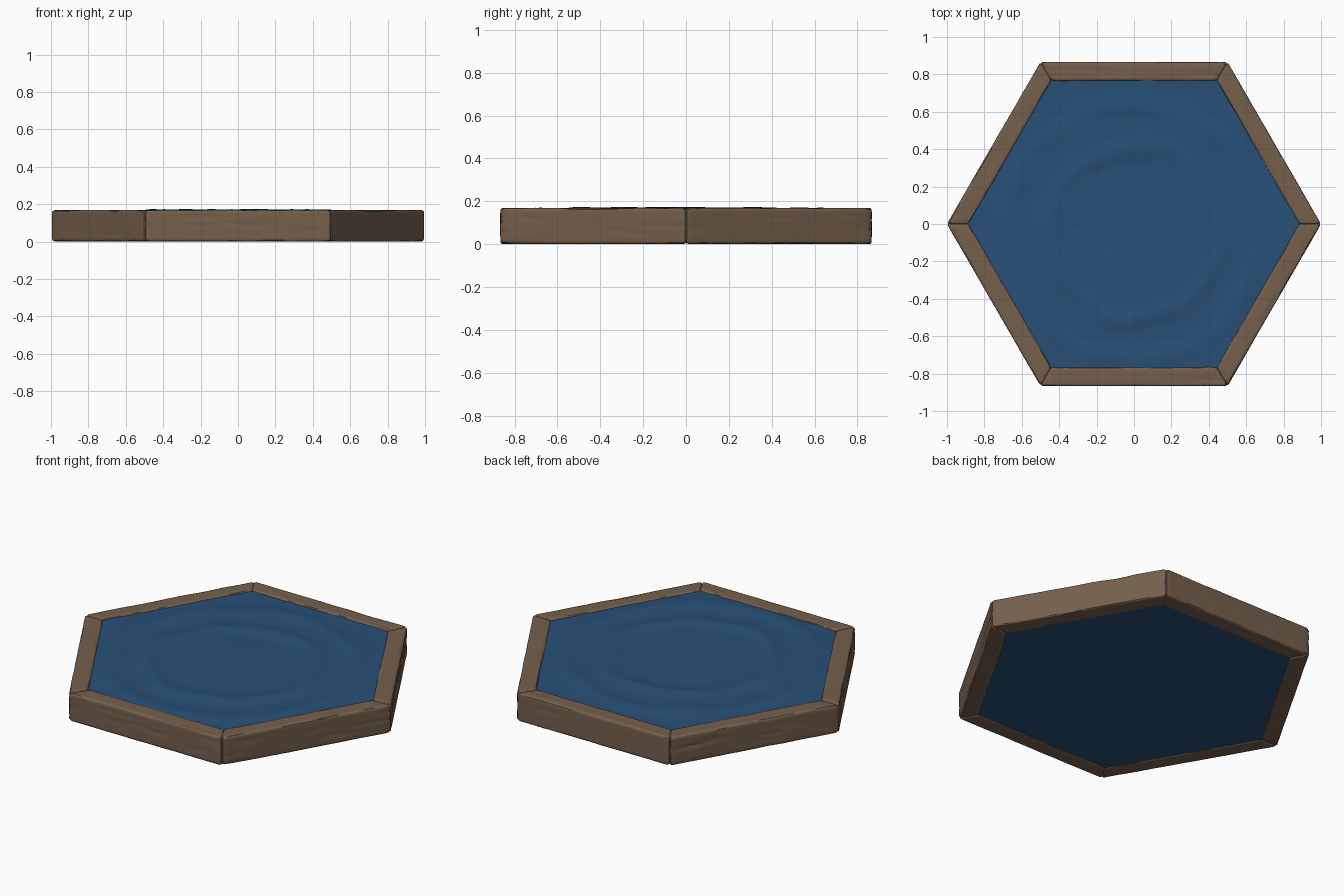
import bpy, bmesh, math
from mathutils import Vector, noise

if "Cube" in bpy.data.objects:
    bpy.data.objects.remove(bpy.data.objects["Cube"])

APO_OUT, APO_IN = 0.866, 0.765      # frame apothems
Z0, Z1 = 0.008, 0.175               # frame bottom and top
TAN30 = math.tan(math.radians(30))


def material(name, rgb):
    m = bpy.data.materials.new(name)
    m.diffuse_color = (*rgb, 1)
    m.use_nodes = True
    m.node_tree.nodes["Principled BSDF"].inputs["Base Color"].default_value = m.diffuse_color
    return m


WOOD = material("brown wood", (0.178, 0.116, 0.073))
WATER = material("deep blue water", (0.020, 0.080, 0.185))


def finish(name, bm, mat, angle):
    bmesh.ops.recalc_face_normals(bm, faces=bm.faces)
    me = bpy.data.meshes.new(name)
    bm.to_mesh(me)
    bm.free()
    me.materials.append(mat)
    ob = bpy.data.objects.new(name, me)
    bpy.context.collection.objects.link(ob)
    bpy.ops.object.select_all(action='DESELECT')
    bpy.context.view_layer.objects.active = ob
    ob.select_set(True)
    bpy.ops.object.shade_smooth_by_angle(angle=math.radians(angle))
    return ob


def beam_profile(shrink):
    """Rounded rectangle in (apothem, z), with extra points for wood grain."""
    a0, a1, z0, z1 = APO_IN + shrink, APO_OUT - shrink, Z0 + shrink, Z1 - shrink
    r = 0.012
    corners = [(a1 - r, z1 - r, 0), (a0 + r, z1 - r, 90), (a0 + r, z0 + r, 180), (a1 - r, z0 + r, 270)]
    pts = []
    for i, (ca, cz, ang) in enumerate(corners):
        arc = [(ca + r * math.cos(math.radians(ang + d)), cz + r * math.sin(math.radians(ang + d)))
               for d in (0, 30, 60, 90)]
        pts += arc
        na, nz, nang = corners[(i + 1) % 4]
        end = (na + r * math.cos(math.radians(nang)), nz + r * math.sin(math.radians(nang)))
        n = 6 if i % 2 == 0 else 12
        for k in range(1, n):
            f = k / n
            pts.append((arc[-1][0] * (1 - f) + end[0] * f, arc[-1][1] * (1 - f) + end[1] * f))
    return pts


# Frame: six mitred, worn timber beams
def beam(index):
    bm = bmesh.new()
    turn = math.radians(60 * index + 30)
    ca, sa = math.cos(turn), math.sin(turn)
    n = 36
    stations = [(-1, 0.007), (-0.988, 0.002)]
    stations += [(-0.97 + 1.94 * i / n, 0) for i in range(n + 1)]
    stations += [(0.988, 0.002), (1, 0.007)]
    rings = []
    mid_a, mid_z = (APO_IN + APO_OUT) / 2, (Z0 + Z1) / 2
    for t, shrink in stations:
        ring = []
        for a, z in beam_profile(shrink):
            # long thin gouges that follow the beam
            g = noise.noise(Vector((t * 2.2 + index * 17.3, a * 55, z * 55)))
            cut = 0.008 * max(0, g - 0.22) + 0.0015 * noise.noise(Vector((t * 4, index * 5, a * 9 + z * 9)))
            d = Vector((a - mid_a, z - mid_z)).normalized() * cut
            a, z = a - d.x, z - d.y
            s = t * a * TAN30
            ring.append(bm.verts.new((a * ca - s * sa, a * sa + s * ca, z)))
        rings.append(ring)
    m = len(rings[0])
    for r0, r1 in zip(rings, rings[1:]):
        for j in range(m):
            bm.faces.new((r0[j], r0[(j + 1) % m], r1[(j + 1) % m], r1[j]))
    bm.faces.new(rings[0])
    bm.faces.new(rings[-1])
    finish(f"frame_beam_{index + 1}", bm, WOOD, 30)


for i in range(6):
    beam(i)


# Water: hexagonal slab with a rippled top and a flat base
def water_height(x, y):
    r = math.hypot(x, y + 0.05)
    r += 0.04 * noise.noise(Vector((x * 4, y * 4, 2.0)))
    ridge = 0.013 * math.exp(-((r - 0.46) / 0.045) ** 2)
    outer = 0.007 * math.exp(-((r - 0.68) / 0.05) ** 2)
    swell = 0.004 * noise.noise(Vector((x * 5, y * 5, 7.0)))
    chop = 0.003 * abs(noise.noise(Vector((x * 11, y * 11, 4.0))))
    return 0.1665 + 0.004 * max(0, 1 - r) + ridge * (0.75 + 0.4 * noise.noise(Vector((x * 3, y * 3, 1)))) \
        + outer + swell + chop


bm = bmesh.new()
SEG, RINGS, APO_WATER = 96, 34, 0.772
centre = bm.verts.new((0, 0, water_height(0, 0)))
prev = None
for k in range(1, RINGS + 1):
    ring = []
    for j in range(SEG):
        th = 2 * math.pi * j / SEG
        R = APO_WATER / math.cos(th % (math.pi / 3) - math.pi / 6) * k / RINGS
        x, y = R * math.cos(th), R * math.sin(th)
        ring.append(bm.verts.new((x, y, water_height(x, y))))
    for j in range(SEG):
        j2 = (j + 1) % SEG
        if prev:
            bm.faces.new((prev[j], ring[j], ring[j2], prev[j2]))
        else:
            bm.faces.new((centre, ring[j], ring[j2]))
    prev = ring
base = [bm.verts.new((v.co.x, v.co.y, 0.012)) for v in prev]
for j in range(SEG):
    j2 = (j + 1) % SEG
    bm.faces.new((prev[j], base[j], base[j2], prev[j2]))
bm.faces.new(base)
finish("water", bm, WATER, 25)

# Settle everything on the ground
low = min(v.co.z for o in bpy.data.objects for v in o.data.vertices)
for o in bpy.data.objects:
    for v in o.data.vertices:
        v.co.z -= low
